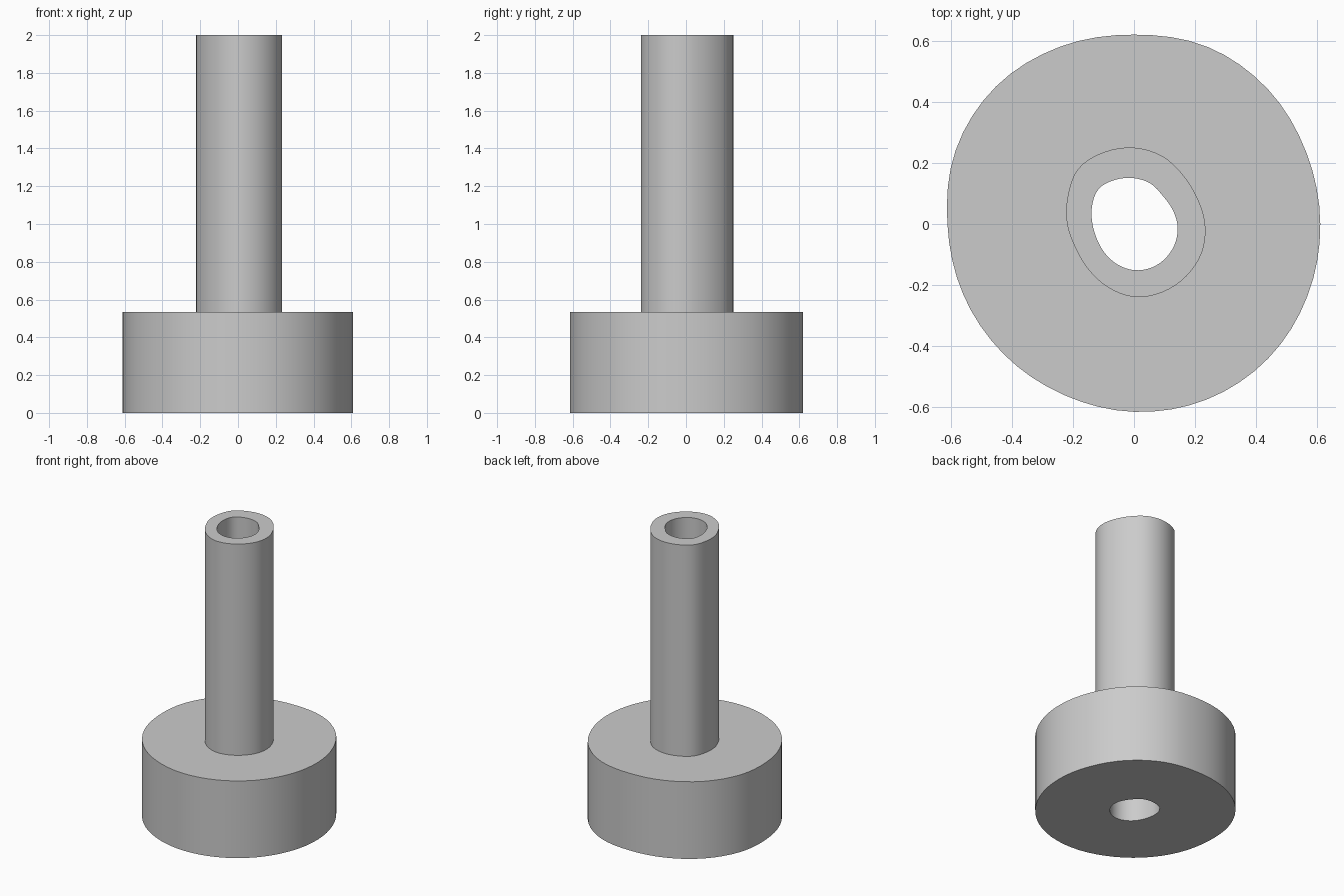
import bpy, bmesh, math

default = bpy.data.objects.get("Cube")
if default:
    bpy.data.objects.remove(default, do_unlink=True)

STEPS = 4          # segments between neighbouring outline radii
BASE_TOP, TUBE_TOP = 0.535, 2.0

# Outline radii in thousandths, evenly spaced counter-clockwise from +x
FLANGE = (610, 611, 622, 628, 620, 629, 638, 632, 611, 605, 603, 605, 615, 622, 622, 615)
TUBE = (233, 224, 227, 241, 250, 255, 257, 235, 219, 207, 211, 224, 239, 242, 242, 241)
HOLE = (142, 134, 132, 143, 150, 157, 163, 149, 136, 131, 135, 143, 151, 154, 152, 148)


def outline(radii):
    """Smooth closed outline through the given radii, as a list of (x, y)."""
    count = len(radii)
    points = []
    for i in range(count):
        a, b, c, d = (radii[(i + k) % count] / 1000 for k in (-1, 0, 1, 2))
        for s in range(STEPS):
            t = s / STEPS
            r = b + t / 2 * (c - a + t * (2*a - 5*b + 4*c - d + t * (3*(b - c) + d - a)))
            angle = math.tau * (i + t) / count
            points.append((r * math.cos(angle), r * math.sin(angle)))
    return points


# Closed section: up the outside, across the rim and back down the bore
section = [(HOLE, 0), (FLANGE, 0), (FLANGE, BASE_TOP),
           (TUBE, BASE_TOP), (TUBE, TUBE_TOP), (HOLE, TUBE_TOP)]

bm = bmesh.new()
rings = [[bm.verts.new((x, y, z)) for x, y in outline(radii)] for radii, z in section]
for low, high in zip(rings, rings[1:] + rings[:1]):
    n = len(low)
    for i in range(n):
        j = (i + 1) % n
        bm.faces.new((low[i], low[j], high[j], high[i]))
bmesh.ops.recalc_face_normals(bm, faces=bm.faces)

mesh = bpy.data.meshes.new("flanged_tube")
bm.to_mesh(mesh)
bm.free()
tube = bpy.data.objects.new("flanged_tube", mesh)
bpy.context.collection.objects.link(tube)

# Plain grey finish
grey = bpy.data.materials.new("light_grey")
grey.use_nodes = True
colour = (0.6, 0.6, 0.6, 1)
grey.diffuse_color = colour
grey.node_tree.nodes["Principled BSDF"].inputs["Base Color"].default_value = colour
mesh.materials.append(grey)

# Soft walls with crisp rims
bpy.ops.object.select_all(action="DESELECT")
tube.select_set(True)
bpy.context.view_layer.objects.active = tube
bpy.ops.object.shade_smooth_by_angle(angle=math.radians(30))
